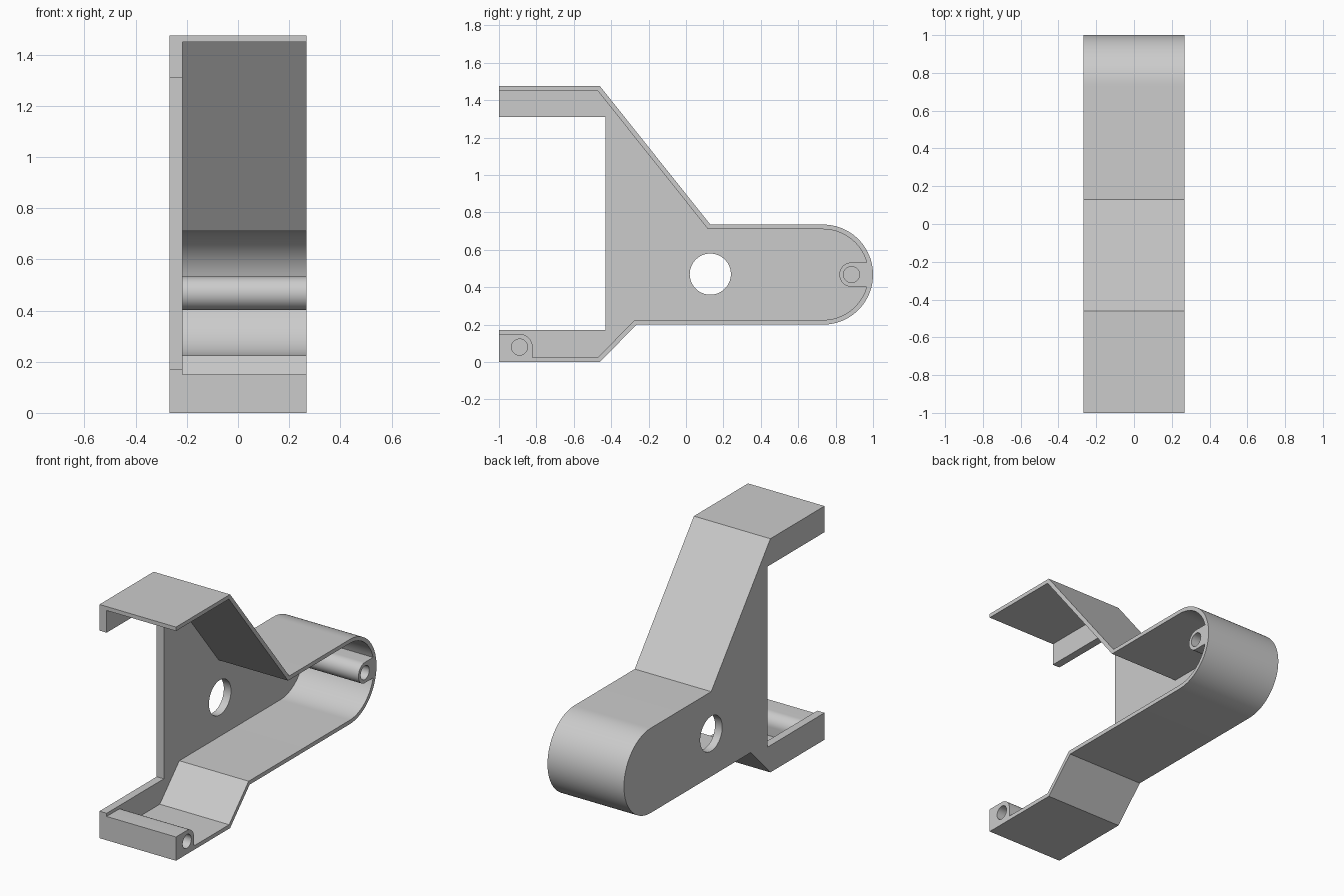
import bpy, bmesh, math

old = bpy.data.objects.get("Cube")
if old:
    bpy.data.objects.remove(old, do_unlink=True)

grey = bpy.data.materials.new("light grey")
grey.use_nodes = True
grey.diffuse_color = (0.6, 0.6, 0.6, 1)
grey.node_tree.nodes["Principled BSDF"].inputs["Base Color"].default_value = (0.6, 0.6, 0.6, 1)

HALF = 0.267                 # half width along x
INNER = -HALF + 0.05         # inside face of the side plate
WALL = 0.025
END = (0.7325, 0.4675)       # centre of the rounded end
R = 0.2675


def arc(centre, radius, a0, a1, n):
    """Points (y, z) along an arc, angles in degrees."""
    angles = [math.radians(a0 + (a1 - a0) * i / n) for i in range(n + 1)]
    return [(centre[0] + radius * math.cos(a), centre[1] + radius * math.sin(a)) for a in angles]


def prism(name, outline, x0, x1):
    """Solid made by pushing a side outline (y, z) along x."""
    bm = bmesh.new()
    face = bm.faces.new([bm.verts.new((x0, y, z)) for y, z in outline])
    side = bmesh.ops.extrude_face_region(bm, geom=[face])
    verts = [v for v in side["geom"] if isinstance(v, bmesh.types.BMVert)]
    bmesh.ops.translate(bm, verts=verts, vec=(x1 - x0, 0, 0))
    bmesh.ops.recalc_face_normals(bm, faces=bm.faces)
    mesh = bpy.data.meshes.new(name)
    bm.to_mesh(mesh)
    bm.free()
    mesh.materials.append(grey)
    obj = bpy.data.objects.new(name, mesh)
    bpy.context.collection.objects.link(obj)
    return obj


def cut(body, name, outline, x0, x1):
    cutter = prism(name, outline, x0, x1)
    cutter.hide_render = True
    mod = body.modifiers.new(name, "BOOLEAN")
    mod.operation = "DIFFERENCE"
    mod.solver = "EXACT"
    mod.object = cutter
    bpy.context.view_layer.objects.active = body
    bpy.ops.object.modifier_apply(modifier=mod.name)
    bpy.data.objects.remove(cutter, do_unlink=True)


# Solid silhouette of the whole bracket
outline = [(-1, 0), (-0.46, 0), (-0.265, 0.2)]
outline += arc(END, R, -90, 90, 48)
outline += [(0.13, 0.735), (-0.46, 1.475), (-1, 1.475)]
body = prism("bracket_body", outline, -HALF, HALF)

# Hollow interior, leaving the rim wall and both screw bosses
front_boss, rear_boss = (-0.89, 0.08), (0.885, 0.4675)
boss_r, hole_r = 0.065, 0.043
r_in = R - WALL
a = math.degrees(math.asin(boss_r / r_in))
cavity = [(-1.1, 0.15)] + arc(front_boss, 0.07, 90, 0, 12)
cavity += [(-0.82, WALL), (-0.47, WALL), (-0.275, 0.2 + WALL)]
cavity += arc(END, r_in, -90, -a, 20)
cavity += arc(rear_boss, boss_r, 270, 90, 24)
cavity += arc(END, r_in, a, 90, 20)
cavity += [(0.118, 0.71), (-0.472, 1.45), (-1.1, 1.45)]
cut(body, "cavity_cutter", cavity, INNER, HALF + 0.1)

# Blind screw holes in the bosses
for centre in (front_boss, rear_boss):
    cut(body, "screw_hole_cutter", arc(centre, hole_r, 0, 350, 35), INNER, HALF + 0.1)

# Side plate: front notch and round through hole
notch = [(-1.1, 0.17), (-0.43, 0.17), (-0.43, 1.31), (-1.1, 1.31)]
cut(body, "notch_cutter", notch, -HALF - 0.1, INNER + 0.1)
cut(body, "round_hole_cutter", arc((0.13, 0.47), 0.11, 0, 354, 59), -HALF - 0.1, INNER + 0.1)

# Smooth the curved faces, keep the corners sharp
bpy.ops.object.select_all(action="DESELECT")
body.select_set(True)
bpy.context.view_layer.objects.active = body
bpy.ops.object.shade_smooth_by_angle(angle=math.radians(25))
